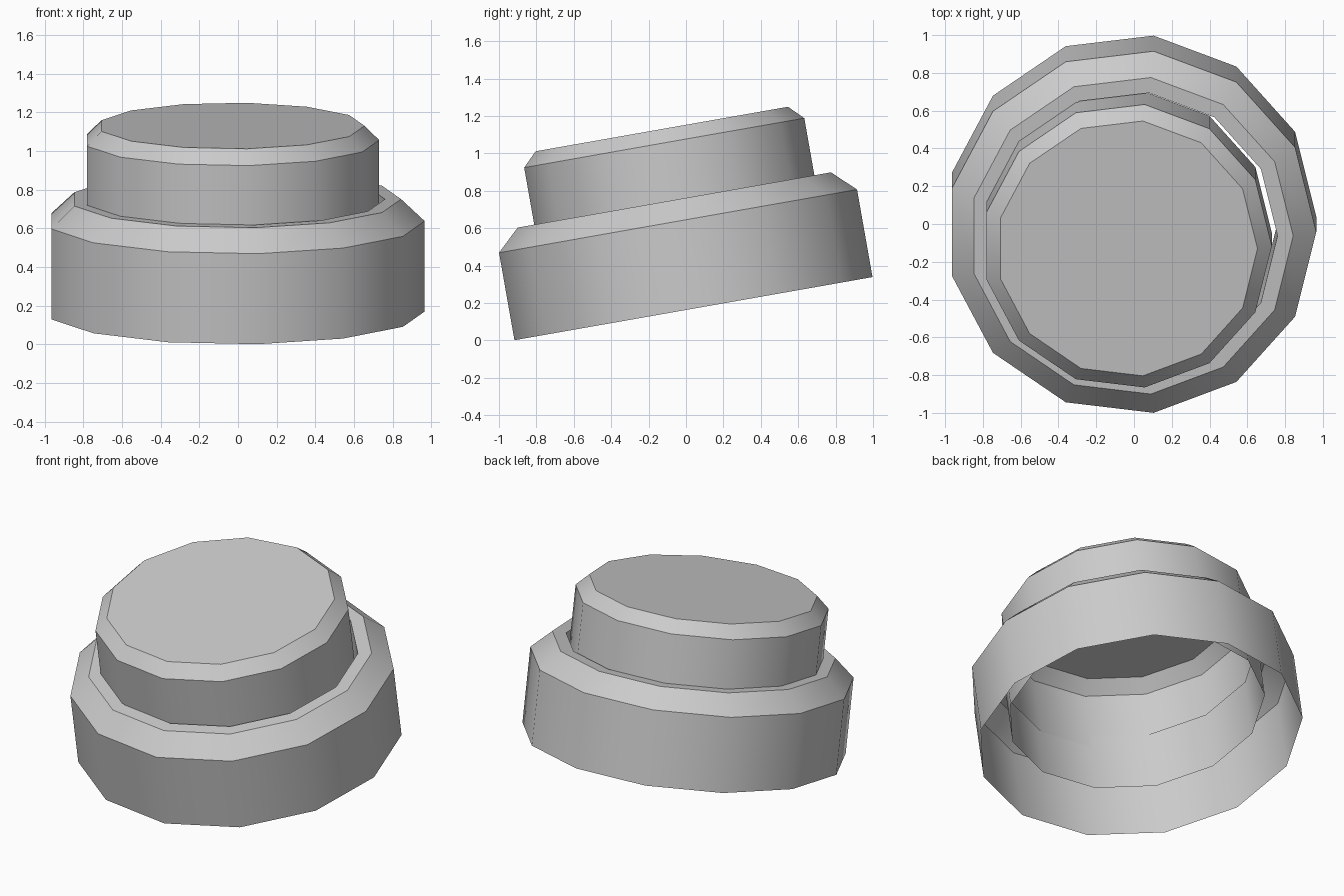
import bpy, bmesh
from math import cos, sin, pi, radians
from mathutils import Matrix

if "Cube" in bpy.data.objects:
    bpy.data.objects.remove(bpy.data.objects["Cube"])

SIDES = 13
TILT = Matrix.Translation((0, 0.04, 0.17)) @ Matrix.Rotation(radians(10), 4, 'X')


def lathe(name, profile, x, cap=False):
    """Spin (radius, height) points into an open 13-sided shell."""
    bm = bmesh.new()
    rings = [[bm.verts.new((x + r * cos(2 * pi * i / SIDES),
                            r * sin(2 * pi * i / SIDES), h))
              for i in range(SIDES)] for r, h in profile]
    for a, b in zip(rings, rings[1:]):
        for i in range(SIDES):
            j = (i + 1) % SIDES
            bm.faces.new((a[i], a[j], b[j], b[i]))
    if cap:
        bm.faces.new(rings[-1])
    bm.transform(TILT)
    mesh = bpy.data.meshes.new(name)
    bm.to_mesh(mesh)
    bm.free()
    obj = bpy.data.objects.new(name, mesh)
    bpy.context.collection.objects.link(obj)
    bpy.ops.object.select_all(action='DESELECT')
    obj.select_set(True)
    bpy.context.view_layer.objects.active = obj
    bpy.ops.object.shade_smooth_by_angle(angle=radians(30))
    return obj


# Base housing: outer wall, bevel, flat rim, inner sleeve
lathe("button_housing", [(0.979, 0), (0.979, 0.475), (0.857, 0.59),
                         (0.774, 0.59), (0.774, 0.20)], -0.014)

# Bevelled push cap, open underneath
lathe("button_cap", [(0.766, 0.51), (0.766, 0.90), (0.69, 0.975)], -0.036, cap=True)
